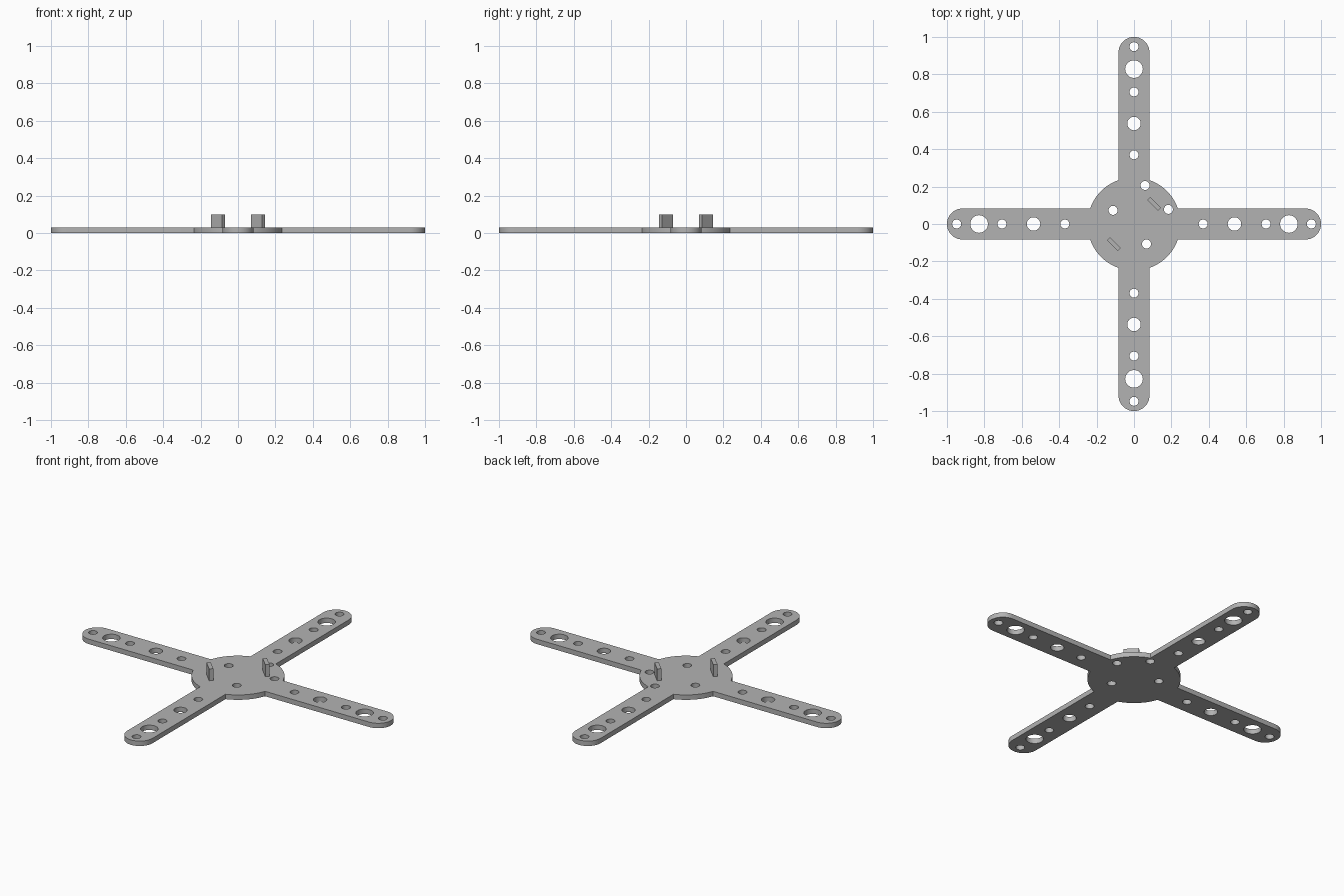
import bpy, bmesh
from math import sin, cos, pi, asin, sqrt
from mathutils import Matrix, Vector

cube = bpy.data.objects.get("Cube")
if cube:
    bpy.data.objects.remove(cube, do_unlink=True)

THICK = 0.029        # plate thickness
HUB_R = 0.249        # hub radius
ARM_R = 0.083        # arm half width and tip radius
TAB_TOP = 0.099

grey = bpy.data.materials.new("plain grey")
grey.use_nodes = True
colour = (0.45, 0.45, 0.45, 1)
grey.diffuse_color = colour
grey.node_tree.nodes["Principled BSDF"].inputs["Base Color"].default_value = colour


def arc(cx, cy, r, start, end, steps):
    angles = [start + (end - start) * i / steps for i in range(steps + 1)]
    return [Vector((cx + r * cos(a), cy + r * sin(a), 0)) for a in angles]


def add_spline(curve, points):
    spline = curve.splines.new('POLY')
    spline.points.add(len(points) - 1)
    for target, p in zip(spline.points, points):
        target.co = (p.x, p.y, 0, 1)
    spline.use_cyclic_u = True


# Cross-shaped outline: rounded arm tip plus hub arc, repeated four times
join = asin(ARM_R / HUB_R)
quarter = arc(1 - ARM_R, 0, ARM_R, -pi / 2, pi / 2, 24)
quarter += arc(0, 0, HUB_R, join, pi / 2 - join, 16)
turns = [Matrix.Rotation(k * pi / 2, 3, 'Z') for k in range(4)]

curve = bpy.data.curves.new("frame_plate", 'CURVE')
curve.dimensions = '2D'
curve.fill_mode = 'BOTH'
curve.extrude = THICK / 2
add_spline(curve, [t @ p for t in turns for p in quarter])

# Holes along each arm: distance from the centre, radius
arm_holes = [(0.37, 0.024), (0.537, 0.036), (0.706, 0.024),
             (0.828, 0.047), (0.948, 0.024)]
for t in turns:
    for d, r in arm_holes:
        add_spline(curve, [t @ p for p in arc(d, 0, r, 0, 2 * pi, 32)[:-1]])

# Mounting holes in the hub
for x, y in [(0.059, 0.206), (0.184, 0.078), (-0.112, 0.073), (0.067, -0.107)]:
    add_spline(curve, arc(x, y, 0.024, 0, 2 * pi, 32)[:-1])

# Turn the filled outline into a clean plate mesh
plate = bpy.data.objects.new("frame_plate", curve)
bpy.context.collection.objects.link(plate)
bpy.ops.object.select_all(action='DESELECT')
plate.select_set(True)
bpy.context.view_layer.objects.active = plate
bpy.ops.object.convert(target='MESH')
plate = bpy.context.view_layer.objects.active
bm = bmesh.new()
bm.from_mesh(plate.data)
bmesh.ops.remove_doubles(bm, verts=bm.verts, dist=0.0001)
bmesh.ops.translate(bm, verts=bm.verts, vec=(0, 0, THICK / 2))
bmesh.ops.recalc_face_normals(bm, faces=bm.faces)
bm.to_mesh(plate.data)
bm.free()
plate.data.materials.clear()
plate.data.materials.append(grey)
bpy.ops.object.shade_smooth_by_angle(angle=pi / 6)

# Two upright tabs set diagonally on the hub
for name, side in (("back_left_tab", 1), ("front_right_tab", -1)):
    height = TAB_TOP - THICK / 2
    bm = bmesh.new()
    bmesh.ops.create_cube(bm, size=1, matrix=(
        Matrix.Translation((side * 0.108, side * 0.108, TAB_TOP - height / 2))
        @ Matrix.Rotation(-pi / 4, 4, 'Z')
        @ Matrix.Diagonal((0.083, 0.023, height, 1))))
    mesh = bpy.data.meshes.new(name)
    bm.to_mesh(mesh)
    bm.free()
    mesh.materials.append(grey)
    bpy.context.collection.objects.link(bpy.data.objects.new(name, mesh))
